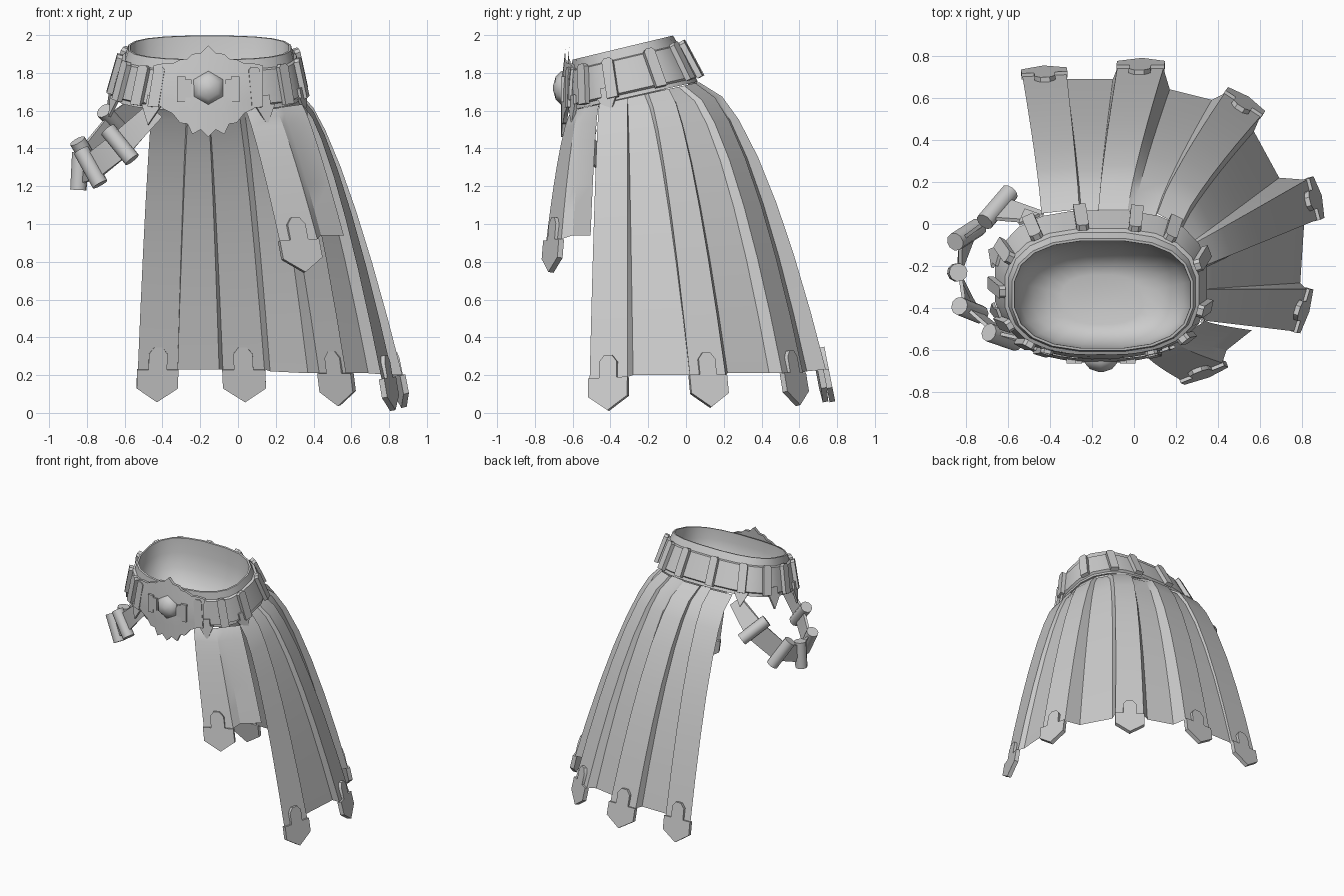
import bpy, bmesh, math
from mathutils import Vector as V

if "Cube" in bpy.data.objects:
    bpy.data.objects.remove(bpy.data.objects["Cube"])

grey = bpy.data.materials.new("light_grey")
grey.diffuse_color = (0.6, 0.6, 0.6, 1)
grey.use_nodes = True
grey.node_tree.nodes["Principled BSDF"].inputs["Base Color"].default_value = grey.diffuse_color


def make(name, verts, faces, smooth=30):
    """Mesh object with consistent normals and sharp-edge smoothing."""
    bm = bmesh.new()
    vs = [bm.verts.new(v) for v in verts]
    for f in faces:
        bm.faces.new([vs[i] for i in f])
    bmesh.ops.recalc_face_normals(bm, faces=bm.faces)
    me = bpy.data.meshes.new(name)
    bm.to_mesh(me)
    bm.free()
    ob = bpy.data.objects.new(name, me)
    bpy.context.collection.objects.link(ob)
    me.materials.append(grey)
    bpy.ops.object.select_all(action='DESELECT')
    ob.select_set(True)
    bpy.context.view_layer.objects.active = ob
    bpy.ops.object.shade_smooth_by_angle(angle=math.radians(smooth))
    return ob


def grid(name, rows, closed=False, smooth=30, cap=False):
    """Sheet through rows of points."""
    n = len(rows[0])
    verts = [p for r in rows for p in r]
    faces = [(i*n+j, i*n+(j+1) % n, (i+1)*n+(j+1) % n, (i+1)*n+j)
             for i in range(len(rows)-1) for j in range(n if closed else n-1)]
    if cap:
        faces.append([(len(rows)-1)*n+j for j in range(n)])
    return make(name, verts, faces, smooth)


def prism(name, outline, o, u, w, n, depth):
    """Extruded outline in the plane (u, w), placed at o, thick along n."""
    k = len(outline)
    front = [o + u*a + w*b + n*depth for a, b in outline]
    back = [o + u*a + w*b for a, b in outline]
    faces = [list(range(k)), list(range(2*k-1, k-1, -1))]
    faces += [(i, k+i, k+(i+1) % k, (i+1) % k) for i in range(k)]
    return make(name, front + back, faces, 40)


# ---- belt surface: tilted rounded ring, t = 0 top to t = 1 bottom
def belt(deg, t, off=0.0):
    c, s = math.cos(math.radians(deg)), math.sin(math.radians(deg))
    e = 2/2.6
    a, b, cy = .43+.065*t+off, .265+.072*t+off, -.335+.06*t
    x = -.15 - .008*t + a*math.copysign(abs(c)**e, c)
    y = cy + b*math.copysign(abs(s)**e, s)
    z = (1.87+.24*(y+.6))*(1-t) + (1.60+.225*(y+.62))*t
    return V((x, y, z))


ANG = [i*360/20+9 for i in range(20)]
prof = [(0, -.008), (0, .004), (.2, .006), (.22, .022), (.88, .022), (.92, .004), (1, .004), (1, -.008)]
grid("belt", [[belt(a, t, o) for a in ANG] for t, o in prof], True, 35)

# ---- bowl inside the waist
mid = V((-.155, -.38, 1.62))
rows = []
for sc, d in ((1, 0), (.985, .3), (.92, .6), (.78, .83), (.62, .96), (.46, 1)):
    row = []
    for a in ANG:
        p = belt(a, 0, -.008)
        q = mid + (p-mid)*sc
        q.z = p.z*(1-d) + mid.z*d
        row.append(q)
    rows.append(row)
grid("inner_bowl", rows, True, 60, True)


def frame(deg, t):
    """Position, sideways, downward and outward axes on the belt."""
    p = belt(deg, t, .018)
    u = (belt(deg+3, t)-belt(deg-3, t)).normalized()
    w = (belt(deg, t+.1)-belt(deg, t-.1)).normalized()
    n = u.cross(w).normalized()
    if n.dot(p - V((-.15, -.3, p.z))) < 0:
        n = -n
    return p, u, w, n


# ---- belt loops and pointed studs below them
LOOP = [(-.03, -.095), (-.016, -.11), (.016, -.11), (.03, -.095), (.03, .105), (-.03, .105)]
for d in (-66, -118, -40, -12, 18, 52, 76, 97, 126, 155, 180, 205, 228):
    p, u, w, n = frame(d, .56)
    prism("belt_loop", LOOP, p, u, w, n, .03)
SPIKE = [(-.055, -.01), (-.03, -.01), (-.03, -.06), (.03, -.06), (.03, -.01), (.055, -.01), (0, .1)]
for d in (-60, -120, -17, 126, 165, 198):
    p, u, w, n = frame(d, .94)
    prism("belt_spike", SPIKE, p, u, w, n, .015)

# ---- scalloped buckle plate: half outline as (offset, top z, bottom z)
half = [(0, 1.945, 1.46), (.04, 1.905, 1.50), (.085, 1.90, 1.475), (.11, 1.875, 1.53),
        (.15, 1.87, 1.535), (.19, 1.85, 1.585), (.24, 1.85, 1.61), (.29, 1.84, 1.66)]
cols = [(-d, a, b) for d, a, b in half[:0:-1]] + half
rows = []
for k in range(5):
    row = []
    for d, a, b in cols:
        z = a + (b-a)*k/4
        row.append(V((-.157+d, -.662+.5*d*d+.11*max(0, z-1.72), z)))
    rows.append(row)
plate = grid("buckle_plate", rows + [[p + V((0, .02, 0)) for p in r] for r in rows[::-1]], False, 30)

# domed six-sided stud and side brackets
rows = []
for r, y in ((.092, -.64), (.088, -.662), (.06, -.69), (.015, -.703)):
    rows.append([V((-.157+r*math.sin(i*math.pi/3), y, 1.72+r*math.cos(i*math.pi/3))) for i in range(6)])
grid("buckle_stud", rows, True, 65, True)
X, Y, Z = V((1, 0, 0)), V((0, 1, 0)), V((0, 0, 1))
for s in (-1, 1):
    C = [(.09, .045), (.12, .045), (.12, .06), (.165, .06), (.165, -.075), (.12, -.075), (.12, -.05), (.09, -.05)]
    prism("buckle_bracket", [(a*s, b) for a, b in C], V((-.157, -.64, 1.72)), X, Z, -Y, .022)

# ---- pleated skirt columns: top x, y then hem x, y, z
P = [(-.44, .05, -.53, .70, .23), (-.26, .07, -.32, .71, .23),
     (-.25, .05, -.32, .69, .23), (-.17, .05, -.10, .69, .23),
     (-.17, .07, -.08, .74, .23), (-.03, .07, .14, .74, .23),
     (.00, .05, .17, .64, .22), (.10, .03, .37, .59, .21),
     (.11, .05, .43, .62, .21), (.22, -.01, .60, .51, .21),
     (.22, -.04, .57, .44, .21), (.27, -.09, .69, .22, .21),
     (.29, -.09, .82, .21, .20), (.33, -.20, .87, .02, .20),
     (.31, -.22, .81, .02, .20), (.32, -.31, .79, -.28, .20),
     (.34, -.31, .82, -.31, .19), (.34, -.46, .76, -.51, .18)]
Q = [(.34, -.46, .56, -.505, .94), (.23, -.53, .44, -.60, .94),
     (.20, -.56, .42, -.66, .92), (.04, -.60, .22, -.74, .91)]


def drape(c, s):
    """Point at drop fraction s on a column: flares quickly, then falls."""
    x0, y0, x1, y1, z1 = c
    z0 = 1.735 + .22*y0
    if z1 > .5:
        return V((x0+(x1-x0)*s**.85, y0+(y1-y0)*s**.6, z0+(z1-z0)*s))
    e = .57 if y1 > .4 else .7
    return V((x0+(x1-x0)*s**.69, y0+(y1-y0)*s**e, z0+(z1-z0)*s))


S = [0, .05, .13, .26, .42, .6, .8, 1]
grid("long_skirt", [[drape(c, s) for c in P] for s in S], False, 25)
grid("short_front_skirt", [[drape(c, s) for c in Q] for s in S], False, 25)

# ---- pointed metal tabs on each raised panel
TAB = [(-1, 0), (-1, .1), (0, .175), (1, .1), (1, 0), (.45, 0), (.45, -.085),
       (.2, -.12), (-.2, -.12), (-.45, -.085), (-.45, 0)]
for L, R in [(P[i], P[i+1]) for i in range(0, 18, 4)] + [(Q[2], Q[3])]:
    a, b = drape(L, 1), drape(R, 1)
    o = (a+b)/2
    w = (o - (drape(L, .85)+drape(R, .85))/2).normalized()
    w = (w - Z*.3).normalized()
    u = (b-a).normalized()
    n = u.cross(w).normalized()
    if n.dot(o - V((.0, -.2, o.z))) < 0:
        n = -n
    h = (b-a).length/2 + .004
    prism("hem_tab", [(x*h, y) for x, y in TAB], o - n*.014, u, w, n, .03)

# ---- hanging strap on the left with cylinders: upper end, lower end
CYL = [((-.71, .01, 1.60), (-.59, .15, 1.47)), ((-.85, -.085, 1.44), (-.74, -.015, 1.25)),
       ((-.835, -.23, 1.38), (-.845, -.23, 1.18)), ((-.83, -.39, 1.39), (-.73, -.43, 1.21)),
       ((-.69, -.515, 1.50), (-.56, -.56, 1.34))]
ends = [((-.50, .01, 1.74), (-.41, .07, 1.65))] + CYL + [((-.50, -.56, 1.65), (-.38, -.60, 1.55))]
up, low = [], []
for a, b in ends:
    a, b = V(a), V(b)
    up.append(a.lerp(b, .17))
    low.append(a.lerp(b, .83))
c = V((-.5, -.25, 1.45))
inner = [[p + (V((c.x, c.y, p.z))-p).normalized()*.018 for p in r] for r in (low, up)]
grid("hanging_strap", [up, low, *inner, up], False, 25)
for a, b in CYL:
    a, b = V(a), V(b)
    w = (b-a).normalized()
    u = w.orthogonal().normalized()
    n = w.cross(u)
    prism("strap_cylinder", [(.044*math.cos(i*math.pi/5), .044*math.sin(i*math.pi/5)) for i in range(10)],
          a, u, n, w, (b-a).length)
